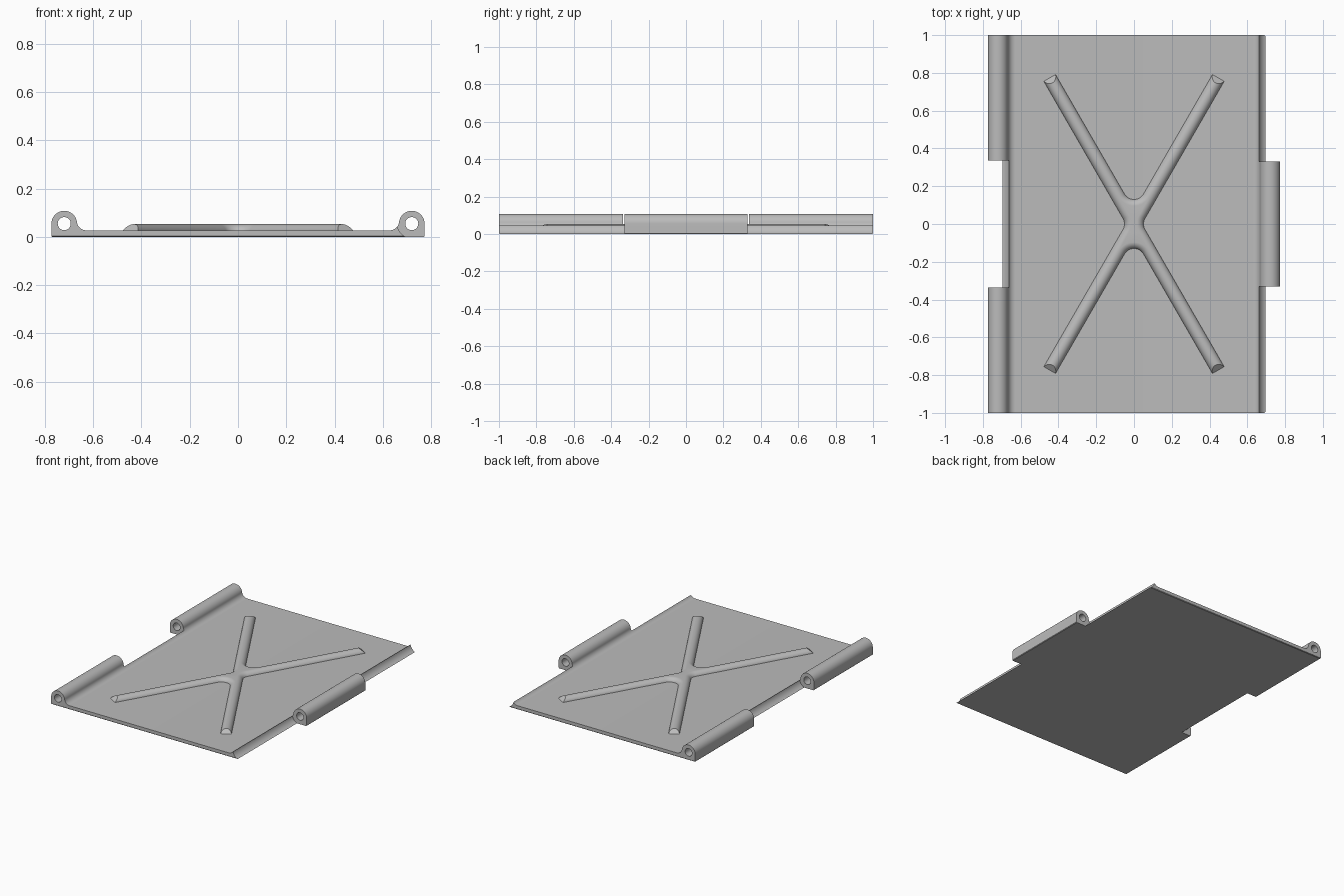
import bpy, bmesh
from math import sin, cos, radians, degrees, sqrt, atan2

cube = bpy.data.objects.get("Cube")
if cube:
    bpy.data.objects.remove(cube)

AXIS_X, AXIS_Z = 0.72, 0.055      # hinge pin axis
BARREL, PIN, CLEAR = 0.053, 0.027, 0.06
PLATE, FILLET, EDGE = 0.027, 0.04, 0.004

grey = bpy.data.materials.new("plain_grey")
grey.use_nodes = True
grey.diffuse_color = (0.5, 0.5, 0.5, 1)
grey.node_tree.nodes["Principled BSDF"].inputs["Base Color"].default_value = (0.5, 0.5, 0.5, 1)


def arc(cx, cy, r, start, end, steps):
    angles = [radians(start + (end - start) * i / steps) for i in range(steps + 1)]
    return [(cx + r * cos(a), cy + r * sin(a)) for a in angles]


def loft(name, rings):
    """Skin equal-length point rings and cap both ends."""
    bm = bmesh.new()
    loops = [[bm.verts.new(p) for p in ring] for ring in rings]
    count = len(loops[0])
    for a, b in zip(loops, loops[1:]):
        for i in range(count):
            j = (i + 1) % count
            bm.faces.new((a[i], a[j], b[j], b[i]))
    bm.faces.new(loops[0])
    bm.faces.new(loops[-1])
    bmesh.ops.recalc_face_normals(bm, faces=bm.faces)
    mesh = bpy.data.meshes.new(name)
    bm.to_mesh(mesh)
    bm.free()
    mesh.materials.append(grey)
    obj = bpy.data.objects.new(name, mesh)
    bpy.context.collection.objects.link(obj)
    return obj


def prism(name, profile, y0, y1):
    return loft(name, [[(x, y, z) for x, z in profile] for y in (y0, y1)])


def activate(obj):
    bpy.ops.object.select_all(action='DESELECT')
    obj.select_set(True)
    bpy.context.view_layer.objects.active = obj


def cut(target, cutter):
    cutter.hide_render = True
    mod = target.modifiers.new("cut", 'BOOLEAN')
    mod.operation, mod.solver, mod.object = 'DIFFERENCE', 'EXACT', cutter
    activate(target)
    bpy.ops.object.modifier_apply(modifier=mod.name)
    bpy.data.objects.remove(cutter)


# Plate with a filleted hinge barrel along each side
fillet_z = PLATE + FILLET
fillet_x = AXIS_X - sqrt((BARREL + FILLET) ** 2 - (fillet_z - AXIS_Z) ** 2)
tilt = degrees(atan2(fillet_z - AXIS_Z, AXIS_X - fillet_x))
outer = AXIS_X + BARREL
half = [(outer - EDGE, 0), (outer, EDGE)]
half += arc(AXIS_X, AXIS_Z, BARREL, 0, 180 - tilt, 32)
half += arc(fillet_x, fillet_z, FILLET, -tilt, -90, 14)[1:]
profile = half + [(-x, z) for x, z in reversed(half)]
rings = []
for y, low in ((-1, EDGE), (EDGE - 1, 0), (1 - EDGE, 0), (1, EDGE)):
    rings.append([(x, y, max(z, low)) for x, z in profile])
plate = loft("hinge_plate", rings)

# Clearance gaps that leave alternating knuckles
gap = arc(AXIS_X, AXIS_Z, CLEAR, 90, 248, 28)
gap += [(0.7, -0.02), (0.9, -0.02), (0.9, 0.2), (AXIS_X, 0.2)]
for side, y0, y1 in ((-1, -0.337, 0.337), (1, -1.1, -0.33), (1, 0.33, 1.1)):
    cut(plate, prism("gap_cutter", [(side * x, z) for x, z in gap], y0, y1))

# Pin holes
for side in (-1, 1):
    hole = arc(side * AXIS_X, AXIS_Z, PIN, 0, 360, 40)[:-1]
    cut(plate, prism("pin_cutter", hole, -1.1, 1.1))

# Raised cross rib: nested outlines follow a rounded section
WIDTH, HEIGHT, LENGTH, CROTCH, RUN = 0.036, 0.026, 0.893, 0.058, 0.03


def cross_outline(width, crotch, length, z):
    points = []
    for facing, spread in ((0, 60), (90, 30), (180, 60), (270, 30)):
        reach = (width + crotch) / sin(radians(spread))
        f, arm = radians(facing), radians(facing + spread)
        points += arc(reach * cos(f), reach * sin(f), crotch,
                      facing + 270 - spread, facing + 90 + spread, 14)
        for w in (-width, width):
            points.append((length * cos(arm) - w * sin(arm),
                           length * sin(arm) + w * cos(arm)))
    return [(x, y, z) for x, y in points]


rings = [cross_outline(WIDTH, CROTCH, LENGTH, PLATE - 0.01)]
radius = (WIDTH ** 2 + HEIGHT ** 2) / (2 * HEIGHT)
STEPS = 10
for i in range(STEPS + 1):
    w = WIDTH * (1 - 0.93 * i / STEPS)
    h = sqrt(radius ** 2 - w ** 2) - radius + HEIGHT
    rings.append(cross_outline(w, CROTCH + WIDTH - w,
                               LENGTH - RUN * h / HEIGHT, PLATE + h))
rib = loft("cross_rib", rings)

for obj in (plate, rib):
    activate(obj)
    bpy.ops.object.shade_smooth_by_angle(angle=radians(30))
